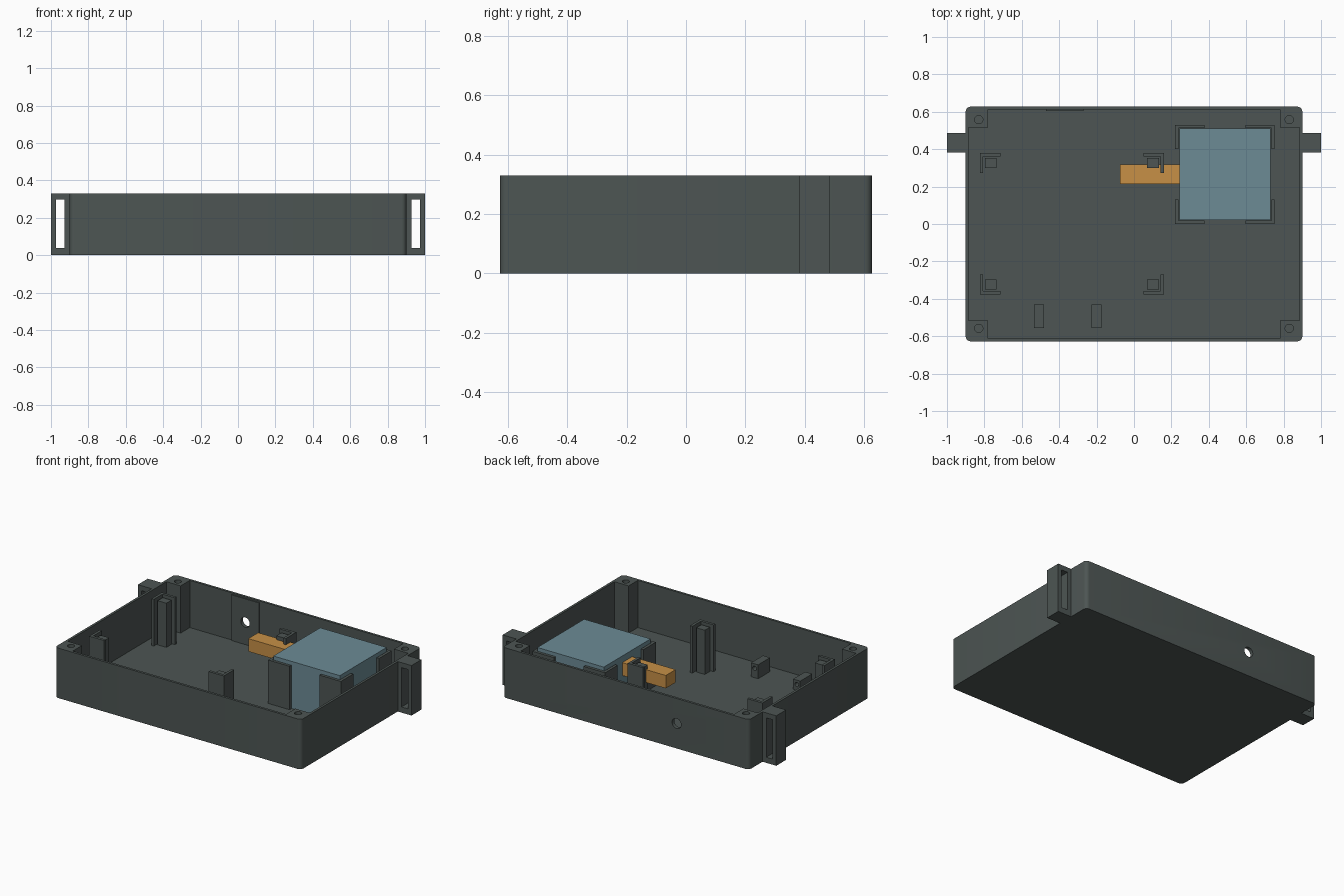
import bpy, bmesh
from mathutils import Matrix, Vector

cube = bpy.data.objects.get("Cube")
if cube:
    bpy.data.objects.remove(cube, do_unlink=True)


def material(name, rgb):
    m = bpy.data.materials.new(name)
    m.use_nodes = True
    m.diffuse_color = (*rgb, 1)
    m.node_tree.nodes["Principled BSDF"].inputs["Base Color"].default_value = (*rgb, 1)
    return m


GREY = material("dark grey plastic", (0.074, 0.091, 0.087))
BLUE = material("muted blue", (0.15, 0.258, 0.30))
ORANGE = material("amber", (0.571, 0.279, 0.061))


def finish(bm, name, mat):
    mesh = bpy.data.meshes.new(name)
    bm.to_mesh(mesh)
    bm.free()
    mesh.materials.append(mat)
    ob = bpy.data.objects.new(name, mesh)
    bpy.context.scene.collection.objects.link(ob)
    return ob


def box(name, xs, ys, zs, mat=GREY, radius=0):
    """Box between limits, with optional rounded upright edges."""
    lo, hi = (Vector(map(f, (xs, ys, zs))) for f in (min, max))
    bm = bmesh.new()
    bmesh.ops.create_cube(bm, size=1, matrix=Matrix.Translation((lo + hi) / 2)
                          @ Matrix.Diagonal((*(hi - lo), 1)))
    if radius:
        upright = [e for e in bm.edges
                   if abs(e.verts[0].co.z - e.verts[1].co.z) > 0.01]
        bmesh.ops.bevel(bm, geom=upright, offset=radius, segments=5,
                        profile=0.5, affect='EDGES')
    return finish(bm, name, mat)


def rod(name, centre, radius, depth, axis='Z'):
    """Round cutter along one axis."""
    bm = bmesh.new()
    turn = Matrix.Rotation(1.5707963, 4, 'X') if axis == 'Y' else Matrix()
    bmesh.ops.create_cone(bm, cap_ends=True, segments=24, radius1=radius,
                          radius2=radius, depth=depth,
                          matrix=Matrix.Translation(centre) @ turn)
    return finish(bm, name, GREY)


def cut(ob, cutter):
    """Subtract the cutter and throw it away."""
    cutter.hide_render = True
    mod = ob.modifiers.new("cut", 'BOOLEAN')
    mod.operation, mod.solver, mod.object = 'DIFFERENCE', 'EXACT', cutter
    bpy.context.view_layer.update()
    result = ob.evaluated_get(bpy.context.evaluated_depsgraph_get())
    mesh = bpy.data.meshes.new_from_object(result)
    ob.modifiers.clear()
    ob.data = mesh
    bpy.data.objects.remove(cutter, do_unlink=True)


def l_bracket(name, x, y, sx, sy, length_x, length_y, thick, zs):
    """Corner bracket whose outer corner is (x, y), arms running along sx, sy."""
    box(name + "_long", (x, x + sx * length_x), (y, y + sy * thick), zs)
    box(name + "_side", (x, x + sx * thick),
        (y + sy * thick, y + sy * length_y), zs)


H, FLOOR = 0.33, 0.018

# Open tray: the cavity leaves a solid screw post in each corner
tray = box("tray", (-0.9, 0.9), (-0.627, 0.627), (0, H), radius=0.025)
cut(tray, box("cavity_wide", (-0.884, 0.884), (-0.515, 0.515), (FLOOR, 1)))
cut(tray, box("cavity_deep", (-0.78, 0.78), (-0.611, 0.611), (FLOOR, 1)))
for sx in (-1, 1):
    for sy in (-1, 1):
        cut(tray, rod("screw_hole", (sx * 0.83, sy * 0.558, H), 0.022, 0.3))

# Thickened patch of the back wall with a round cable hole
pad = box("cable_hole_pad", (-0.47, -0.27), (0.604, 0.611), (FLOOR, H - 0.01))
for part in (tray, pad):
    cut(part, rod("cable_hole", (-0.37, 0.62, 0.165), 0.033, 0.1, 'Y'))

# Strap lugs on both sides
for side, s in (("left", 1), ("right", -1)):
    lug = box(side + "_strap_lug", (s * 0.9, s), (0.383, 0.486), (0, H))
    cut(lug, box("slot", (s * 0.927, s * 0.973), (0.3, 0.6), (0.037, 0.297)))

# Circuit board supports: corner bracket plus a square post
for x, sx in ((-0.824, 1), (0.16, -1)):
    for y, sy in ((0.38, -1), (-0.377, 1)):
        l_bracket("board_bracket", x, y, sx, sy, 0.11, 0.108, 0.018, (FLOOR, 0.327))
        box("board_post", (x + sx * 0.027, x + sx * 0.09),
            (y + sy * 0.027, y + sy * 0.08), (FLOOR, 0.31))

# Battery with its four corner brackets and the connector beside it
box("battery", (0.243, 0.729), (0.022, 0.511), (FLOOR, 0.329), BLUE)
for x, sx in ((0.22, 1), (0.752, -1)):
    for y, sy in ((0.0, 1), (0.53, -1)):
        l_bracket("battery_bracket", x, y, sx, sy, 0.157, 0.13, 0.018, (FLOOR, 0.305))
box("connector", (-0.075, 0.243), (0.215, 0.318), (0.2, 0.285), ORANGE)

# Small cable blocks near the front wall, each with a blind hole
for x, top in ((-0.508, 0.085), (-0.2, 0.11)):
    block = box("cable_block", (x - 0.026, x + 0.026), (-0.555, -0.43), (FLOOR, top))
    cut(block, rod("block_hole", (x, -0.43, top - 0.03), 0.014, 0.08, 'Y'))

# Smooth rounded corners and holes, crisp edges elsewhere
bpy.ops.object.select_all(action='DESELECT')
for ob in (tray, pad):
    ob.select_set(True)
bpy.context.view_layer.objects.active = tray
bpy.ops.object.shade_smooth_by_angle(angle=0.6)
